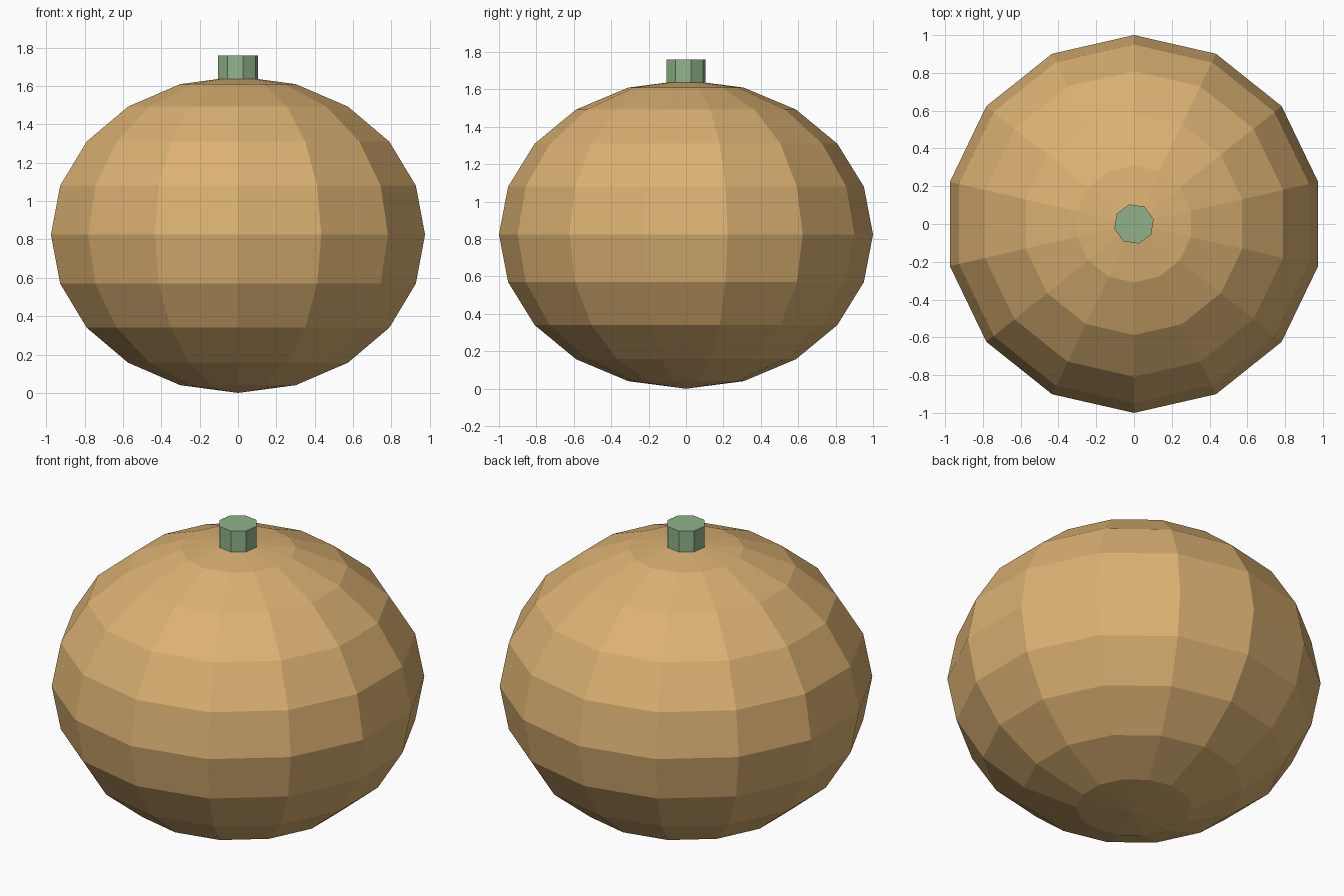
import bpy
import math

cube = bpy.data.objects.get("Cube")
if cube:
    bpy.data.objects.remove(cube, do_unlink=True)


def make_material(name, rgb):
    mat = bpy.data.materials.new(name)
    mat.use_nodes = True
    colour = (*rgb, 1.0)
    mat.diffuse_color = colour
    mat.node_tree.nodes["Principled BSDF"].inputs["Base Color"].default_value = colour
    return mat


def finish(name, mat):
    obj = bpy.context.object
    obj.name = name
    obj.data.name = name
    obj.data.materials.append(mat)
    bpy.ops.object.transform_apply(location=False, rotation=True, scale=True)
    bpy.ops.object.shade_flat()
    return obj


tan = make_material("warm tan", (0.71, 0.44, 0.17))
green = make_material("soft green", (0.28, 0.45, 0.26))

HALF_HEIGHT = 0.825
STEM_TOP = 1.76
STEM_BASE = 1.58

# Squashed faceted body, with a corner of each ring on the front and back
bpy.ops.mesh.primitive_uv_sphere_add(
    segments=14, ring_count=10, radius=1.0, location=(0, 0, HALF_HEIGHT))
bpy.context.object.scale.z = HALF_HEIGHT
finish("body", tan)

# Short eight-sided stem sunk into the crown
bpy.ops.mesh.primitive_cylinder_add(
    vertices=8, radius=0.107, depth=STEM_TOP - STEM_BASE,
    location=(0, 0, (STEM_TOP + STEM_BASE) / 2),
    rotation=(0, 0, math.radians(14)))
finish("stem", green)
